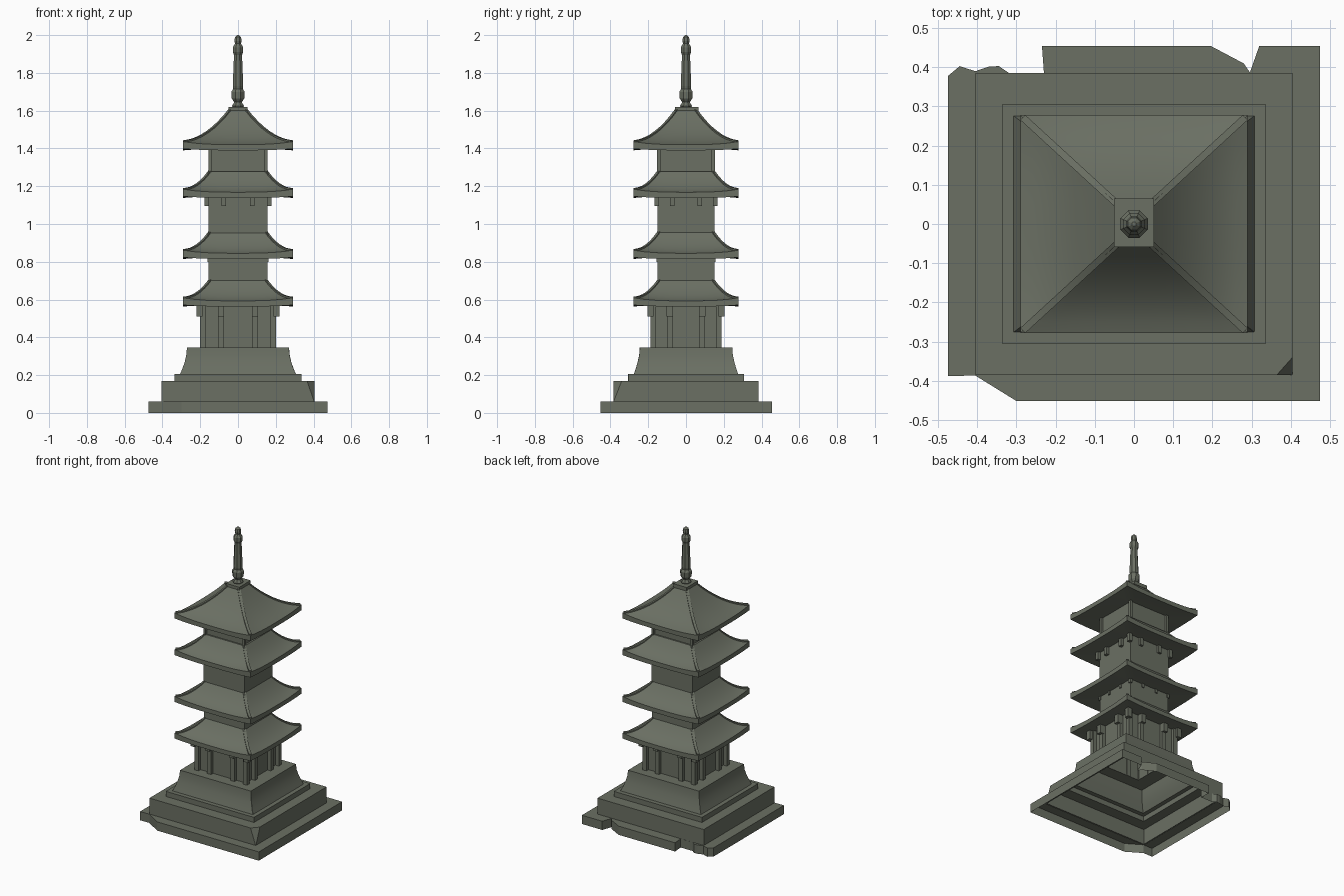
import bpy, bmesh, math
from mathutils import Vector

if "Cube" in bpy.data.objects:
    bpy.data.objects.remove(bpy.data.objects["Cube"])

stone = bpy.data.materials.new("grey_green_stone")
stone.diffuse_color = (0.145, 0.16, 0.125, 1)
stone.use_nodes = True
stone.node_tree.nodes["Principled BSDF"].inputs["Base Color"].default_value = stone.diffuse_color


def finish(name, bm, smooth=None):
    me = bpy.data.meshes.new(name)
    bm.to_mesh(me)
    bm.free()
    me.materials.append(stone)
    ob = bpy.data.objects.new(name, me)
    bpy.context.collection.objects.link(ob)
    if smooth:
        bpy.ops.object.select_all(action='DESELECT')
        ob.select_set(True)
        bpy.context.view_layer.objects.active = ob
        bpy.ops.object.shade_smooth_by_angle(angle=math.radians(smooth))
    return ob


def add_loft(bm, rings, bottom=False, top=False):
    """Join closed rings (counter-clockwise, going up) with quads."""
    vs = [[bm.verts.new(p) for p in r] for r in rings]
    n = len(vs[0])
    for a, b in zip(vs, vs[1:]):
        for i in range(n):
            j = (i + 1) % n
            bm.faces.new((a[i], a[j], b[j], b[i]))
    if bottom:
        bm.faces.new(vs[0][::-1])
    if top:
        bm.faces.new(vs[-1])


def rect(hx, hy, z):
    return [(-hx, -hy, z), (hx, -hy, z), (hx, hy, z), (-hx, hy, z)]


def box(bm, cx, cy, hx, hy, z0, z1):
    add_loft(bm, [[(x + cx, y + cy, z) for x, y, z in rect(hx, hy, zz)] for zz in (z0, z1)], True, True)


# Broken ground slab, hollow underneath
outline = [(-0.475, -0.388), (-0.405, -0.387), (-0.30, -0.452), (0.475, -0.452), (0.475, 0.455),
           (0.32, 0.455), (0.296, 0.387), (0.28, 0.41), (0.195, 0.455), (-0.235, 0.455),
           (-0.23, 0.386), (-0.32, 0.386), (-0.345, 0.403), (-0.37, 0.402), (-0.405, 0.39),
           (-0.445, 0.403), (-0.475, 0.378)]
bm = bmesh.new()
low = [bm.verts.new((x, y, 0.0)) for x, y in outline]
high = [bm.verts.new((x, y, 0.06)) for x, y in outline]
inner = [bm.verts.new(p) for p in rect(0.40, 0.38, 0.06)]
n = len(outline)
for i in range(n):
    j = (i + 1) % n
    bm.faces.new((low[i], low[j], high[j], high[i]))
edges = [bm.edges.get((high[i], high[(i + 1) % n])) for i in range(n)]
edges += [bm.edges.new((inner[i], inner[(i + 1) % 4])) for i in range(4)]
new = bmesh.ops.triangle_fill(bm, edges=edges, use_beauty=True, normal=(0, 0, 1))
for f in new["geom"]:
    if isinstance(f, bmesh.types.BMFace):
        f.normal_update()
        if f.normal.z < 0:
            f.normal_flip()
finish("ground_slab", bm)


# Stepped plinth with chipped front right corner
def chipped(hx, hy, z, cx=0.001, cy=0.001):
    return [(-hx, -hy, z), (hx - cx, -hy, z), (hx, -hy + cy, z), (hx, hy, z), (-hx, hy, z)]


bm = bmesh.new()
add_loft(bm, [chipped(0.405, 0.385, 0.058), chipped(0.405, 0.385, 0.17, 0.04, 0.045),
              chipped(0.336, 0.306, 0.17), chipped(0.336, 0.306, 0.205), chipped(0.307, 0.276, 0.205),
              chipped(0.294, 0.266, 0.235), chipped(0.282, 0.256, 0.27), chipped(0.274, 0.248, 0.305),
              chipped(0.27, 0.245, 0.345), chipped(0.17, 0.16, 0.345)])
finish("stepped_plinth", bm, 25)

# Storey walls: half sizes and heights
for k, (hx, hy, z0, z1) in enumerate([(0.175, 0.165, 0.345, 0.58), (0.155, 0.15, 0.69, 0.83),
                                      (0.156, 0.152, 0.94, 1.155), (0.143, 0.14, 1.27, 1.405)]):
    bm = bmesh.new()
    add_loft(bm, [rect(hx, hy, z0), rect(hx, hy, z1)])
    finish("storey_wall_%d" % (k + 1), bm)


# Columns and eave brackets, mirrored on all four sides
def posts(name, hx, hy, mx, my, r, z0, z1):
    bm = bmesh.new()
    for sx in (-1, 1):
        for sy in (-1, 1):
            box(bm, sx * (hx - r), sy * (hy - r), r, r, z0, z1)
            if mx:
                box(bm, sx * mx, sy * (hy - r), r, r, z0, z1)
                box(bm, sx * (hx - r), sy * my, r, r, z0, z1)
    finish(name, bm)


posts("ground_columns", 0.20, 0.188, 0.09, 0.086, 0.015, 0.345, 0.57)
posts("ground_brackets", 0.22, 0.205, 0.09, 0.086, 0.0165, 0.51, 0.575)
posts("second_brackets", 0.162, 0.157, 0.055, 0.055, 0.009, 0.80, 0.825)
posts("third_brackets", 0.177, 0.168, 0.075, 0.072, 0.012, 1.095, 1.15)
posts("top_columns", 0.157, 0.153, 0, 0, 0.009, 1.275, 1.40)


# Curved roofs with raised corners and hip ridges
EX, EY, SEG, ROWS = 0.29, 0.278, 10, 8


def square_ring(hx, hy, zf):
    pts = []
    corners = [(-1, -1), (1, -1), (1, 1), (-1, 1)]
    for c in range(4):
        a, b = corners[c], corners[(c + 1) % 4]
        for i in range(SEG):
            t = i / SEG
            w = abs(2 * t - 1) ** 3
            pts.append((hx * (a[0] + (b[0] - a[0]) * t), hy * (a[1] + (b[1] - a[1]) * t), zf(w)))
    return pts


def roof(name, z0, z1, tx, ty):
    rim = z0 + 0.03

    def surf(s, w):
        base = rim + 0.016 * w * (1 - s)
        return base + (z1 - rim) * (0.32 * s + 0.68 * s * s) - 0.02 * w * s * (1 - s)

    bm = bmesh.new()
    rings = [square_ring(0.13, 0.13, lambda w: z0 + 0.012),
             square_ring(EX, EY, lambda w: z0 + 0.008 * w)]
    for i in range(ROWS + 1):
        s = i / ROWS
        rings.append(square_ring(EX + (tx - EX) * s, EY + (ty - EY) * s, lambda w: surf(s, w)))
    add_loft(bm, rings, True, True)
    finish(name, bm, 30)

    bm = bmesh.new()
    for sx in (-1, 1):
        for sy in (-1, 1):
            side = Vector((-sy * EY, sx * EX, 0)).normalized() * 0.009
            rings = []
            for i in range(ROWS + 1):
                s = i / ROWS
                p = Vector((sx * (EX - 0.006 + (tx - EX) * s), sy * (EY - 0.006 + (ty - EY) * s), surf(s, 1)))
                up = Vector((0, 0, 0.007))
                rings.append([p - side - up * 2, p + side - up * 2, p + side + up, p - side + up])
            add_loft(bm, rings, True, True)
    bmesh.ops.recalc_face_normals(bm, faces=bm.faces)
    finish(name + "_hip_ridges", bm, 30)


roof("roof_1", 0.563, 0.70, 0.155, 0.15)
roof("roof_2", 0.815, 0.955, 0.155, 0.15)
roof("roof_3", 1.138, 1.278, 0.155, 0.15)
roof("roof_4", 1.39, 1.605, 0.047, 0.055)

# Cap block under the finial
bm = bmesh.new()
box(bm, 0, 0.003, 0.051, 0.062, 1.595, 1.62)
finish("roof_cap", bm)

# Eight-sided turned finial
profile = [(0.028, 1.615), (0.034, 1.625), (0.022, 1.645), (0.036, 1.665), (0.038, 1.70), (0.028, 1.715),
           (0.03, 1.73), (0.023, 1.895), (0.03, 1.91), (0.03, 1.935), (0.017, 1.955),
           (0.021, 1.97), (0.017, 1.99), (0.006, 2.0)]
bm = bmesh.new()
add_loft(bm, [[(r * math.cos((i + .5) * math.pi / 4), r * math.sin((i + .5) * math.pi / 4), z)
               for i in range(8)] for r, z in profile], True, True)
finish("finial", bm)
